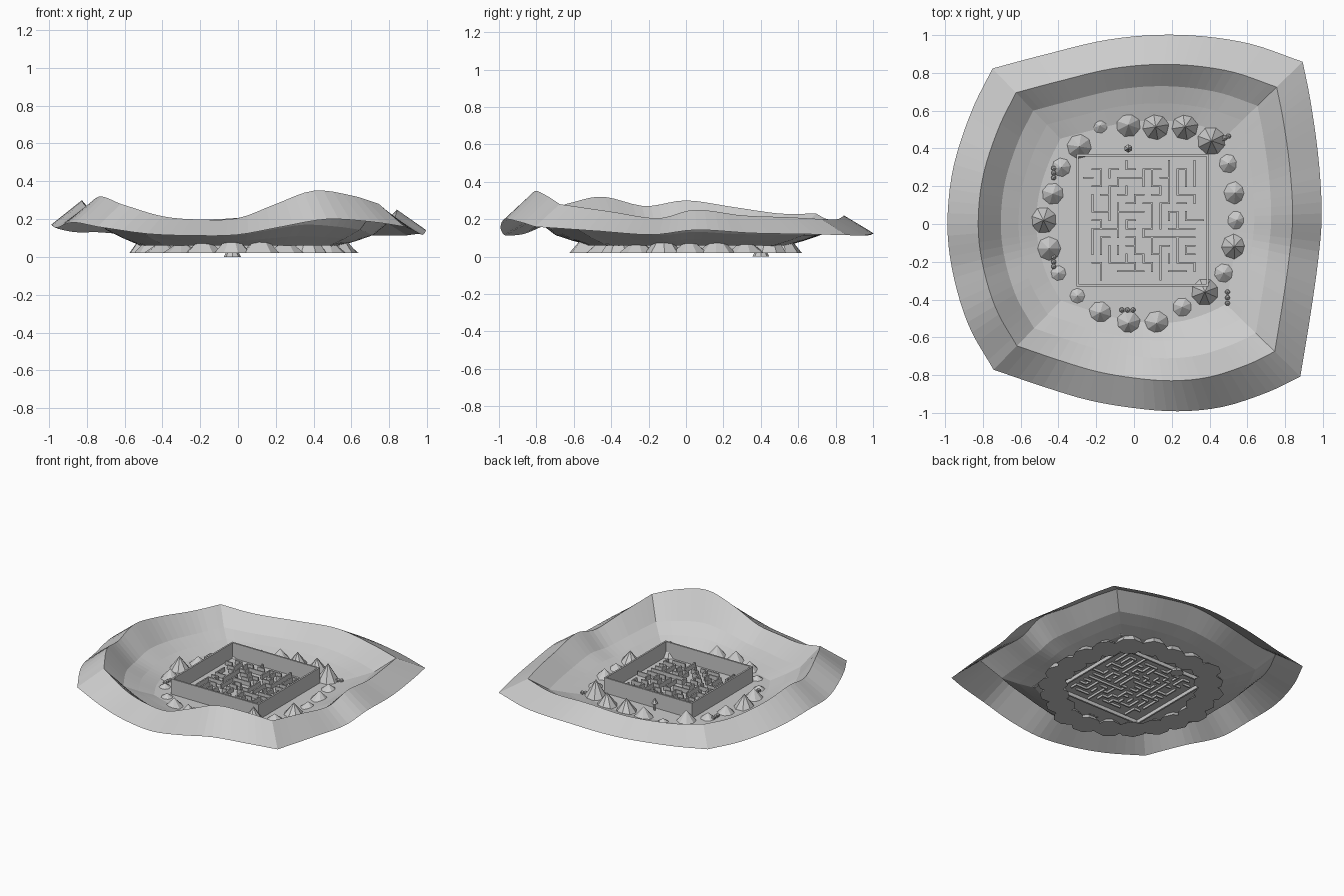
import bpy
import bmesh
import math
import random
from mathutils import Matrix, Vector

rng = random.Random(7)
GROUND = 0.06

default_cube = bpy.data.objects.get("Cube")
if default_cube:
    bpy.data.objects.remove(default_cube, do_unlink=True)

# Single stone grey used on every part
grey = bpy.data.materials.new("light_grey")
grey.use_nodes = True
grey.diffuse_color = (0.6, 0.6, 0.6, 1)
grey.node_tree.nodes["Principled BSDF"].inputs["Base Color"].default_value = (0.6, 0.6, 0.6, 1)


def finish(name, bm):
    mesh = bpy.data.meshes.new(name)
    bm.to_mesh(mesh)
    bm.free()
    mesh.materials.append(grey)
    obj = bpy.data.objects.new(name, mesh)
    bpy.context.collection.objects.link(obj)
    return obj


def add_box(bm, x0, x1, y0, y1, z0, z1):
    centre = Matrix.Translation(((x0 + x1) / 2, (y0 + y1) / 2, (z0 + z1) / 2))
    size = Matrix.Diagonal((x1 - x0, y1 - y0, z1 - z0, 1))
    bmesh.ops.create_cube(bm, size=1, matrix=centre @ size)


def add_cone(bm, x, y, z0, z1, bottom, top, sides, turn=0.0):
    place = Matrix.Translation((x, y, (z0 + z1) / 2)) @ Matrix.Rotation(turn, 4, "Z")
    bmesh.ops.create_cone(bm, cap_ends=True, segments=sides, radius1=bottom,
                          radius2=top, depth=z1 - z0, matrix=place)


def smooth_path(points, steps):
    """Sample a curve through the points, leaving out the last one."""
    pts = [Vector(p) for p in points]
    pts = [2 * pts[0] - pts[1]] + pts + [2 * pts[-1] - pts[-2]]
    path = []
    for i in range(steps):
        along = i / steps * (len(pts) - 3)
        k = int(along)
        t = along - k
        a, b, c, d = pts[k:k + 4]
        path.append(0.5 * (2 * b + (c - a) * t + (2 * a - 5 * b + 4 * c - d) * t ** 2
                           + (3 * b - a - 3 * c + d) * t ** 3))
    return path


# Hill ridge, one curve for each side of the valley
front = [(-.62, -.645, .28), (-.4, -.72, .215), (-.2, -.78, .198), (0, -.815, .205),
         (.2, -.83, .28), (.4, -.81, .35), (.6, -.745, .325), (.745, -.675, .28)]
right = [front[-1], (.79, -.4, .24), (.825, -.15, .205), (.84, .05, .25),
         (.825, .3, .22), (.79, .55, .21), (.755, .725, .2)]
back = [right[-1], (.5, .81, .2), (.2, .845, .22), (-.1, .825, .2),
        (-.4, .755, .2), (-.625, .695, .23)]
left = [back[-1], (-.72, .5, .23), (-.8, .25, .265), (-.825, 0, .3),
        (-.8, -.22, .27), (-.73, -.45, .32), front[0]]
ridge = [p for side in (front, right, back, left) for p in smooth_path(side, 28)]

# Terrain sheet: outer skirt, ridge, steep bank, gentle bank, flat floor
bm = bmesh.new()
middle = Vector((0.03, 0.02, 0))


def terrain_ring(scale, height):
    ring = []
    for p in ridge:
        flat = middle + (Vector((p.x, p.y, 0)) - middle) * scale
        ring.append(bm.verts.new((flat.x, flat.y, height(p.z))))
    return ring


rings = [terrain_ring(1.19, lambda z: z * 0.57),
         terrain_ring(1.0, lambda z: z),
         terrain_ring(0.86, lambda z: GROUND + 0.38 * (z - GROUND)),
         terrain_ring(0.75, lambda z: GROUND + 0.17 * (z - GROUND)),
         terrain_ring(0.64, lambda z: GROUND)]
count = len(ridge)
for outer, inner in zip(rings, rings[1:]):
    for i in range(count):
        j = (i + 1) % count
        bm.faces.new((outer[i], outer[j], inner[j], inner[i]))
bm.faces.new(rings[-1])
finish("valley_terrain", bm)

# Ring of cone trees sunk into the floor; steeper cones show a wider crown
trees = [(-.03, .525, .065), (.115, .515, .07), (.27, .515, .07), (.41, .44, .075),
         (.5, .32, .05), (.535, .165, .06), (.545, .02, .05), (.53, -.12, .067),
         (.475, -.26, .05), (.375, -.36, .072), (.255, -.44, .05), (.12, -.525, .065),
         (-.03, -.525, .065), (-.18, -.47, .06), (-.3, -.38, .04), (-.4, -.26, .04),
         (-.45, -.13, .063), (-.48, .02, .07), (-.43, .16, .057), (-.385, .3, .05),
         (-.29, .41, .065), (-.18, .52, .04)]
base_radius = 0.1
for x, y, crown in trees:
    bm = bmesh.new()
    height = 0.04 / (1 - crown / base_radius)
    add_cone(bm, x, y, 0.02, 0.02 + height, base_radius, 0, 8, rng.uniform(0, math.tau))
    finish("cone_tree", bm)

# Tall square wall around the maze
x0, x1, y0, y1 = -0.305, 0.395, -0.33, 0.37
thick = 0.012
bm = bmesh.new()
for y in (y0, y1 - thick):
    add_box(bm, x0, x1, y, y + thick, 0.035, 0.17)
for x in (x0, x1 - thick):
    add_box(bm, x, x + thick, y0 + thick, y1 - thick, 0.035, 0.17)
finish("maze_outer_wall", bm)

# Carve a maze by a random walk with backtracking
cells = 14
visited = {(0, 0)}
stack = [(0, 0)]
opened = set()
while stack:
    cx, cy = stack[-1]
    choices = [(cx + dx, cy + dy) for dx, dy in ((1, 0), (-1, 0), (0, 1), (0, -1))
               if 0 <= cx + dx < cells and 0 <= cy + dy < cells
               and (cx + dx, cy + dy) not in visited]
    if choices:
        nxt = rng.choice(choices)
        opened.add(frozenset(((cx, cy), nxt)))
        visited.add(nxt)
        stack.append(nxt)
    else:
        stack.pop()

# Low inner maze walls, left standing between unconnected cells
bm = bmesh.new()
mx, my, step, half = -0.265, -0.295, 0.045, 0.005
for cx in range(cells):
    for cy in range(cells):
        x, y = mx + cx * step, my + cy * step
        for other in ((cx + 1, cy), (cx, cy + 1)):
            if max(other) == cells or frozenset(((cx, cy), other)) in opened:
                continue
            if rng.random() < 0.12:
                continue
            if other[0] > cx:
                add_box(bm, x + step - half, x + step + half, y - half, y + step + half,
                        0.045, 0.09)
            else:
                add_box(bm, x - half, x + step + half, y + step - half, y + step + half,
                        0.045, 0.09)
finish("maze_inner_walls", bm)

# Small clusters of round shrubs, three to a row
for x, y, dx, dy in ((.495, -.39, 0, .03), (-.035, -.455, .03, 0), (-.425, .27, 0, .025),
                     (-.425, -.2, 0, .025), (.48, .455, .02, .01)):
    bm = bmesh.new()
    for k in (-1, 0, 1):
        bmesh.ops.create_icosphere(bm, subdivisions=1, radius=0.015, matrix=Matrix.Translation(
            (x + k * dx, y + k * dy, GROUND + 0.01)))
    finish("shrub_cluster", bm)

# Marker post with a pointed cap and a buried footing
bm = bmesh.new()
add_cone(bm, -0.03, 0.4, 0.0, 0.02, 0.045, 0.035, 8)
add_cone(bm, -0.03, 0.4, 0.02, 0.12, 0.007, 0.007, 6)
add_cone(bm, -0.03, 0.4, 0.11, 0.15, 0.022, 0, 6)
finish("marker_post", bm)
